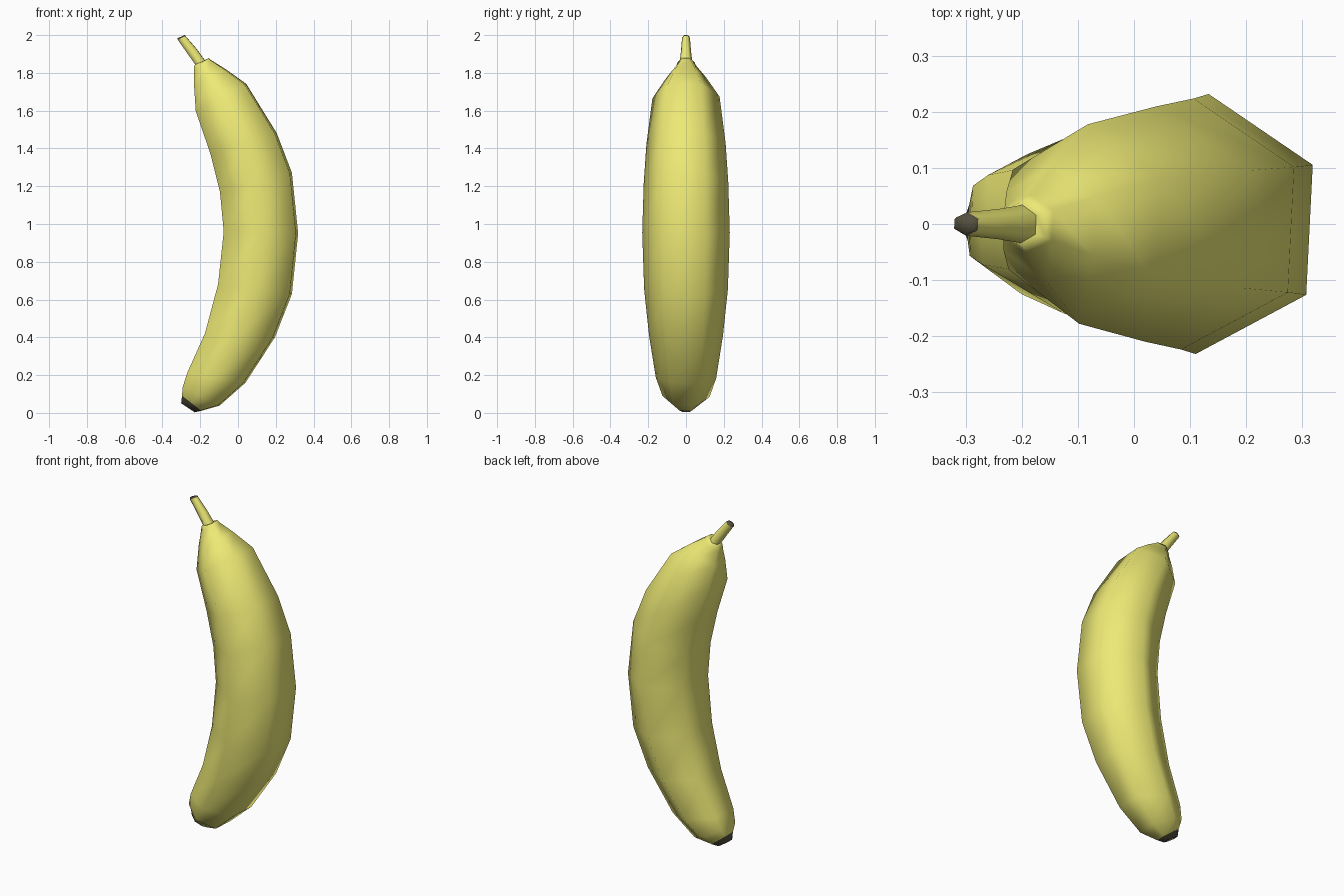
import bpy, bmesh, math

if "Cube" in bpy.data.objects:
    bpy.data.objects.remove(bpy.data.objects["Cube"])


def material(name, rgb):
    m = bpy.data.materials.new(name)
    m.diffuse_color = (*rgb, 1)
    m.use_nodes = True
    m.node_tree.nodes["Principled BSDF"].inputs["Base Color"].default_value = m.diffuse_color
    return m


yellow = material("yellow_peel", (0.85, 0.82, 0.18))
dark = material("dark_end", (0.09, 0.08, 0.05))


def loft(name, rings, mat, cap_start, cap_end, twist=-3.0):
    """Loft six-sided rings: (inner x, inner z, outer x, outer z, half width)."""
    bm = bmesh.new()
    loops = []
    for ix, iz, ox, oz, w in rings:
        loop = []
        for k in range(6):
            a = math.radians(30 + 60 * k + twist)
            c = math.cos(a) / math.cos(math.radians(30)) / 2
            loop.append(bm.verts.new(((ix + ox) / 2 + (ox - ix) * c,
                                      w * math.sin(a),
                                      (iz + oz) / 2 + (oz - iz) * c)))
        loops.append(loop)
    for a, b in zip(loops, loops[1:]):
        for k in range(6):
            n = (k + 1) % 6
            bm.faces.new((a[k], a[n], b[n], b[k]))
    if cap_start:
        bm.faces.new(loops[0][::-1])
    if cap_end:
        bm.faces.new(loops[-1])
    bmesh.ops.recalc_face_normals(bm, faces=bm.faces)
    for f in bm.faces:
        f.smooth = True
    me = bpy.data.meshes.new(name)
    bm.to_mesh(me)
    bm.free()
    me.materials.append(mat)
    ob = bpy.data.objects.new(name, me)
    bpy.context.collection.objects.link(ob)
    return ob


# Curved six-sided peel, from blossom end to neck
tip_ring = (-0.295, 0.09, -0.195, 0.012, 0.065)
neck_ring = (-0.226, 1.845, -0.175, 1.865, 0.034)
loft("peel", [
    tip_ring,
    (-0.29, 0.135, -0.10, 0.04, 0.125),
    (-0.265, 0.21, 0.035, 0.16, 0.16),
    (-0.17, 0.42, 0.19, 0.40, 0.196),
    (-0.10, 0.68, 0.28, 0.63, 0.222),
    (-0.07, 0.96, 0.313, 0.95, 0.232),
    (-0.09, 1.17, 0.28, 1.27, 0.224),
    (-0.14, 1.37, 0.20, 1.48, 0.210),
    (-0.22, 1.60, 0.04, 1.74, 0.178),
    (-0.23, 1.73, -0.07, 1.82, 0.105),
    (-0.232, 1.81, -0.145, 1.868, 0.052),
    (-0.232, 1.835, -0.155, 1.878, 0.045),
    neck_ring,
], yellow, False, False)

# Blossom end
loft("blossom_end", [
    (-0.25, 0.024, -0.237, 0.014, 0.008),
    (-0.30, 0.05, -0.23, 0.004, 0.035),
    tip_ring,
], dark, True, False)

# Stem and its cut end
stem_top = (-0.318, 1.975, -0.278, 1.995, 0.021)
loft("stem", [
    neck_ring,
    (-0.265, 1.90, -0.218, 1.925, 0.027),
    stem_top,
], yellow, False, False)
loft("stem_cut_end", [
    stem_top,
    (-0.32, 1.984, -0.283, 2.0, 0.017),
], dark, False, True)
